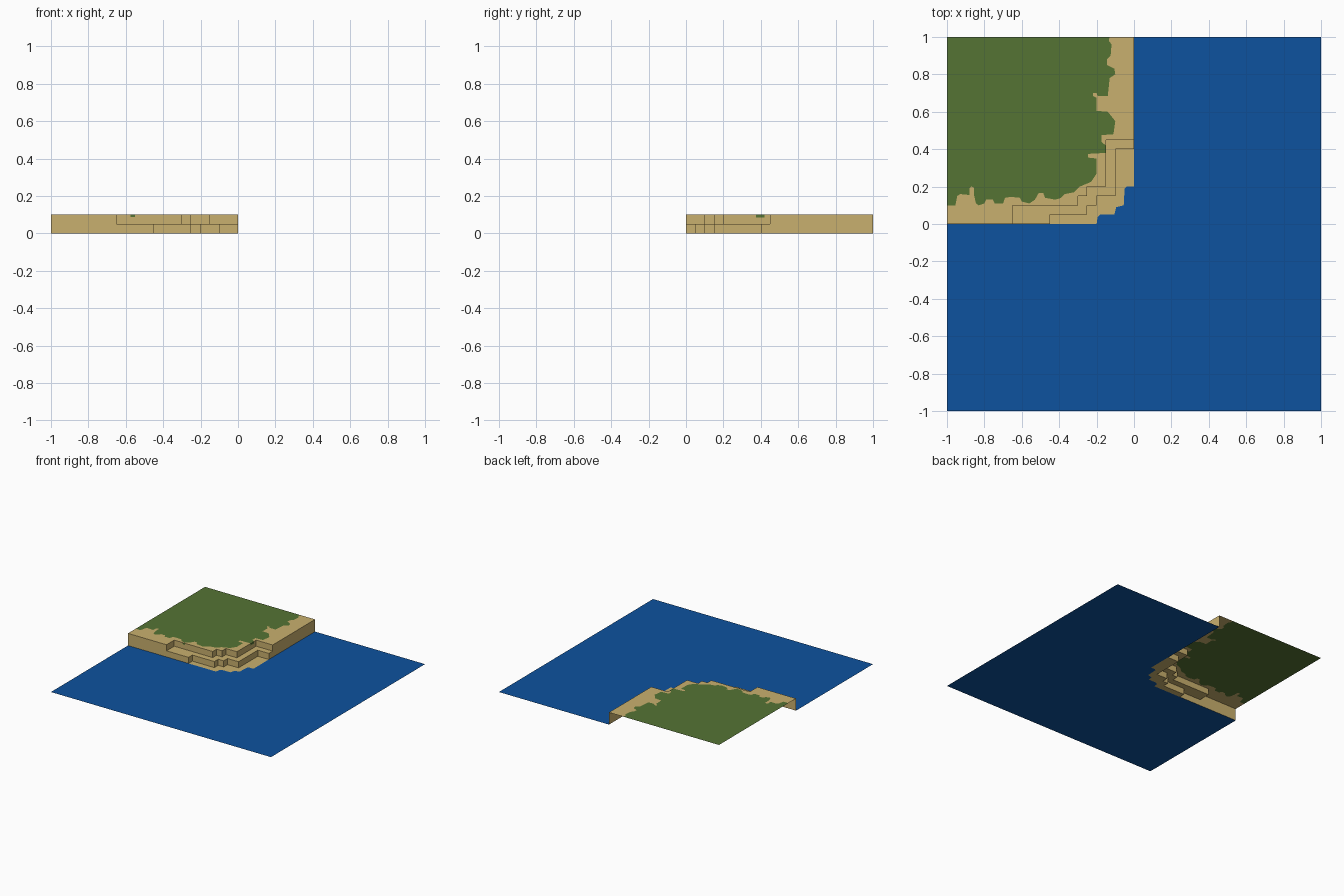
import bpy


def material(name, rgb):
    m = bpy.data.materials.new(name)
    m.diffuse_color = (*rgb, 1)
    return m


sand = material("sand", (0.584, 0.434, 0.156))
grass = material("grass green", (0.091, 0.174, 0.034))
water = material("sea blue", (0.004, 0.084, 0.342))


def build(name, verts, faces, mat):
    me = bpy.data.meshes.new(name)
    me.from_pydata(verts, [], faces)
    me.materials.append(mat)
    ob = bpy.data.objects.new(name, me)
    bpy.context.collection.objects.link(ob)
    return ob


def flat(name, outline, z, mat):
    """Flat face from a counter-clockwise outline."""
    return build(name, [(x, y, z) for x, y in outline], [range(len(outline))], mat)


def wall(name, path, z0, z1, mat):
    """Vertical strip following a path, facing to its right."""
    n = len(path)
    verts = [(x, y, z) for z in (z0, z1) for x, y in path]
    return build(name, verts, [(i, i + 1, n + i + 1, n + i) for i in range(n - 1)], mat)


# Stepped edges of the coast, from the front left to the back right
shore = [(-0.2, 0), (-0.195, 0.035), (-0.18, 0.05), (-0.105, 0.05), (-0.095, 0.09),
         (-0.055, 0.1), (-0.05, 0.19), (-0.04, 0.2), (0, 0.2)]
lower = [(-0.45, 0), (-0.45, 0.05), (-0.25, 0.05), (-0.25, 0.1), (-0.2, 0.1),
         (-0.2, 0.15), (-0.1, 0.15), (-0.1, 0.4), (0, 0.4)]
upper = [(-0.65, 0), (-0.65, 0.1), (-0.3, 0.1), (-0.3, 0.15), (-0.25, 0.15),
         (-0.25, 0.2), (-0.15, 0.2), (-0.15, 0.45), (0, 0.45)]
start, end = (-1, 0), (0, 1)

# Ragged grass edge, same direction
edge = [(-1, .1), (-.955, .1), (-.945, .15), (-.93, .16), (-.88, .155), (-.88, .19),
        (-.87, .2), (-.855, .195), (-.855, .155), (-.845, .11), (-.83, .1), (-.8, .11),
        (-.79, .13), (-.755, .13), (-.745, .11), (-.70, .11), (-.69, .14), (-.66, .145),
        (-.61, .14), (-.60, .12), (-.56, .11), (-.53, .13), (-.51, .165), (-.485, .165),
        (-.475, .14), (-.42, .13), (-.39, .14), (-.37, .16), (-.32, .17), (-.29, .2),
        (-.23, .225), (-.2, .27), (-.2, .35), (-.245, .355), (-.245, .375),
        (-.151, .38), (-.151, .42), (-.175, .44), (-.175, .475), (-.11, .48),
        (-.10, .55), (-.14, .6), (-.2, .605), (-.2, .675), (-.22, .685), (-.22, .70),
        (-.2, .70), (-.195, .685), (-.14, .685), (-.13, .78), (-.1, .8), (-.105, .83),
        (-.145, .85), (-.145, .88), (-.125, .9), (-.12, .96), (-.135, .98), (-.13, 1)]

# Sea around the headland
flat("sea", [(-1, -1), (1, -1), (1, 1), end] + shore[::-1] + [start], 0, water)

# Beach, middle shelf and top rim
flat("beach", [lower[0]] + shore + lower[:0:-1], 0, sand)
flat("middle_shelf", [upper[0]] + lower + upper[:0:-1], 0.05, sand)
flat("top_sand_rim", [start] + upper + [end] + edge[::-1], 0.1, sand)

# Two stepped cliff bands
wall("lower_cliff", [start] + lower + [end], 0, 0.05, sand)
wall("upper_cliff", [start] + upper + [end], 0.05, 0.1, sand)

# Grass plateau and small tufts hanging over the cliff
flat("grass_plateau", edge + [(-1, 1)], 0.1, grass)
wall("front_grass_tuft", [(-0.575, 0.099), (-0.55, 0.099)], 0.088, 0.1, grass).location.y = -0.001
wall("side_grass_tuft", [(-0.149, 0.375), (-0.149, 0.42)], 0.085, 0.1, grass)
